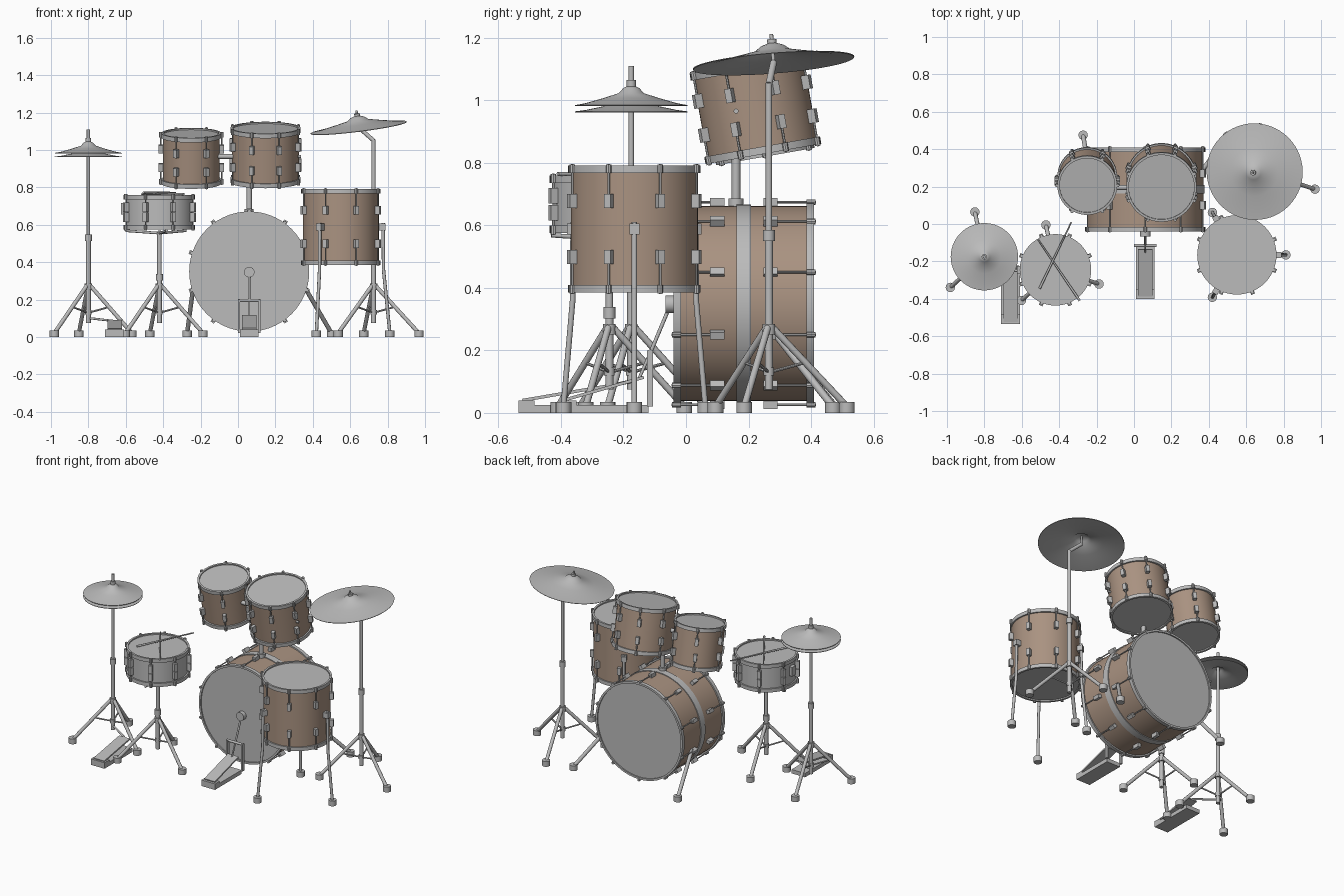
import bpy, bmesh, math
from math import sin, cos, pi, radians
from mathutils import Vector, Matrix

cube = bpy.data.objects.get("Cube")
if cube:
    bpy.data.objects.remove(cube)


def material(name, rgb):
    m = bpy.data.materials.new(name)
    m.use_nodes = True
    color = (*rgb, 1)
    m.diffuse_color = color
    m.node_tree.nodes["Principled BSDF"].inputs["Base Color"].default_value = color
    return m


GREY = material("light grey", (0.5, 0.5, 0.5))
BROWN = material("warm brown", (0.40, 0.29, 0.22))


def finish(name, bm, mat=GREY, matrix=Matrix()):
    bmesh.ops.recalc_face_normals(bm, faces=bm.faces)
    mesh = bpy.data.meshes.new(name)
    bm.to_mesh(mesh)
    bm.free()
    mesh.materials.append(mat)
    ob = bpy.data.objects.new(name, mesh)
    bpy.context.collection.objects.link(ob)
    ob.matrix_world = matrix
    bpy.ops.object.select_all(action='DESELECT')
    ob.select_set(True)
    bpy.context.view_layer.objects.active = ob
    bpy.ops.object.shade_smooth_by_angle(angle=radians(35))
    return ob


def rod(bm, a, b, r, r2=None, seg=12):
    a, b = Vector(a), Vector(b)
    d = b - a
    m = Matrix.Translation((a + b) / 2) @ d.to_track_quat('Z', 'Y').to_matrix().to_4x4()
    bmesh.ops.create_cone(bm, cap_ends=True, segments=seg, radius1=r,
                          radius2=r if r2 is None else r2, depth=d.length, matrix=m)


def box(bm, size, matrix):
    bmesh.ops.create_cube(bm, size=1, matrix=matrix @ Matrix.Diagonal((*size, 1)))


def lathe(bm, profile, closed=False, seg=56):
    rings = []
    for r, z in profile:
        if r < 1e-5:
            rings.append([bm.verts.new((0, 0, z))] * seg)
        else:
            rings.append([bm.verts.new((r * cos(2 * pi * i / seg), r * sin(2 * pi * i / seg), z))
                          for i in range(seg)])
    if closed:
        rings.append(rings[0])
    for p, q in zip(rings, rings[1:]):
        for i in range(seg):
            j = (i + 1) % seg
            loop = list(dict.fromkeys((p[i], p[j], q[j], q[i])))
            bm.faces.new(loop)


# Drum around local z: shell, two hoops, two heads, lugs and tension rods
def drum(name, matrix, r, h, lugs, phase, mat=BROWN, hoop=0.024, lug_at=0.09, lug_len=0.045):
    bm = bmesh.new()
    lathe(bm, [(r - 0.006, -h / 2 + 0.01), (r - 0.006, h / 2 - 0.01)])
    finish(name + "_shell", bm, mat, matrix)
    heads, hoops, fittings = bmesh.new(), bmesh.new(), bmesh.new()
    for s in (-1, 1):
        top, low = s * h / 2, s * (h / 2 - hoop)
        lathe(hoops, [(r - 0.01, low), (r + 0.003, low), (r + 0.003, top), (r - 0.01, top)], True)
        lathe(heads, [(0, s * (h / 2 - 0.008)), (r - 0.009, s * (h / 2 - 0.008))])
        for i in range(lugs):
            t = phase + 2 * pi * i / lugs
            u = Vector((cos(t), sin(t), 0))
            c = u * (r + 0.006)
            z = Vector((0, 0, 1))
            rod(fittings, c + z * s * lug_at, c + z * (top + s * 0.006), 0.004, seg=6)
            rod(fittings, c + z * low, c + z * (top + s * 0.004), 0.009, seg=8)
            box(fittings, (0.026, 0.022, lug_len),
                Matrix.Translation(c + z * s * lug_at) @ Matrix.Rotation(t, 4, 'Z'))
    finish(name + "_heads", heads, GREY, matrix)
    finish(name + "_hoops", hoops, GREY, matrix)
    finish(name + "_lugs", fittings, GREY, matrix)


def place(x, y, z, tilt=0):
    return Matrix.Translation((x, y, z)) @ Matrix.Rotation(radians(tilt), 4, 'X')


STEP = pi / 8
bass = place(0.06, 0.185, 0.35, 90)
drum("bass_drum", bass, 0.318, 0.45, 10, pi / 10, lug_at=0.085)
drum("floor_tom", place(0.55, -0.165, 0.588), 0.209, 0.405, 8, STEP)
drum("large_tom", place(0.147, 0.222, 0.973, 10), 0.185, 0.295, 8, STEP, lug_at=0.055)
drum("small_tom", place(-0.25, 0.23, 0.955, 10), 0.157, 0.275, 6, 0, lug_at=0.05)
drum("snare_drum", place(-0.42, -0.245, 0.667), 0.188, 0.185, 8, STEP, GREY,
     lug_at=0.027, lug_len=0.05)

# Bass drum centre band
bm = bmesh.new()
lathe(bm, [(0.31, -0.023), (0.317, -0.023), (0.317, 0.023), (0.31, 0.023)], True)
finish("bass_band", bm, GREY, bass)

# Tom mount
bm = bmesh.new()
rod(bm, (0.06, 0.16, 0.65), (0.06, 0.16, 0.965), 0.014)
rod(bm, (-0.15, 0.195, 0.965), (0.0, 0.195, 0.965), 0.013)
rod(bm, (0.32, 0.16, 0.965), (0.336, 0.16, 0.965), 0.008)
rod(bm, (0.06, 0.16, 0.655), (0.06, 0.16, 0.685), 0.024)
finish("tom_mount", bm)


def foot(bm, x, y):
    rod(bm, (x, y, 0), (x, y, 0.035), 0.025, seg=16)


# Bass drum spurs
bm = bmesh.new()
for a, b in (((-0.24, 0.28, 0.26), (-0.272, 0.475)), ((0.36, 0.28, 0.26), (0.5, 0.47))):
    rod(bm, a, (*b, 0.02), 0.012)
    foot(bm, *b)
finish("bass_spurs", bm)

# Floor tom legs with clamps
bm = bmesh.new()
for k in range(3):
    t = k * 2 * pi / 3
    u = Vector((cos(t), sin(t), 0))
    c = Vector((0.55, -0.165, 0))
    rod(bm, c + u * 0.226 + Vector((0, 0, 0.61)), c + u * 0.228 + Vector((0, 0, 0.36)), 0.009)
    rod(bm, c + u * 0.228 + Vector((0, 0, 0.36)), c + u * 0.262 + Vector((0, 0, 0.02)), 0.009)
    box(bm, (0.034, 0.032, 0.036),
        Matrix.Translation(c + u * 0.222 + Vector((0, 0, 0.588))) @ Matrix.Rotation(t, 4, 'Z'))
    foot(bm, *(c + u * 0.262).xy)
finish("floor_tom_legs", bm)


# Tripod stand with braces, pole and collar
def stand(name, x, y, top, collar, reach=0.245):
    bm = bmesh.new()
    rod(bm, (x, y, 0.075), (x, y, collar), 0.013)
    rod(bm, (x, y, collar), (x, y, top), 0.009)
    rod(bm, (x, y, collar - 0.018), (x, y, collar + 0.018), 0.019, seg=16)
    rod(bm, (x, y, 0.25), (x, y, 0.285), 0.02, seg=16)
    rod(bm, (x, y, 0.12), (x, y, 0.145), 0.017, seg=16)
    for k in range(3):
        t = radians(-18 + 120 * k)
        u = lambda d, z: (x + d * cos(t), y + d * sin(t), z)
        rod(bm, u(0.01, 0.275), u(reach, 0.02), 0.011)
        rod(bm, u(0.01, 0.132), u(0.115, 0.16), 0.005, seg=8)
        foot(bm, *u(reach, 0)[:2])
    return bm


# Snare stand with basket arms
bm = stand("snare_stand", -0.42, -0.245, 0.57, 0.32)
rod(bm, (-0.42, -0.245, 0.32), (-0.42, -0.245, 0.56), 0.012)
for k in range(3):
    t = radians(42 + 120 * k)
    p = lambda d, z: (-0.42 + d * cos(t), -0.245 + d * sin(t), z)
    rod(bm, p(0, 0.555), p(0.19, 0.568), 0.007)
finish("snare_stand", bm)

# Snare strainer
bm = bmesh.new()
box(bm, (0.022, 0.04, 0.06), place(-0.615, -0.245, 0.685))
finish("snare_strainer", bm)

# Sticks resting on the snare
bm = bmesh.new()
for a, b, z in (((-0.505, -0.345), (-0.335, 0.01), 0.772), ((-0.29, -0.41), (-0.515, -0.08), 0.764)):
    rod(bm, (*a, z), (*b, z), 0.0065, 0.004)
finish("drum_sticks", bm)

# Hi-hat stand and cymbals
finish("hihat_stand", stand("hihat_stand", -0.80, -0.175, 1.11, 0.53))


def cymbal(name, r, rise, matrix):
    bm = bmesh.new()
    top = [(0, rise), (0.06 * r, rise), (0.15 * r, rise * 0.86), (0.22 * r, rise * 0.62),
           (0.5 * r, rise * 0.36), (0.8 * r, rise * 0.11), (r, 0)]
    lathe(bm, top + [(q * 0.995, z - 0.003) for q, z in reversed(top)])
    finish(name, bm, GREY, matrix)


cymbal("hihat_top", 0.18, 0.062, place(-0.80, -0.175, 0.984))
cymbal("hihat_bottom", 0.18, 0.045, place(-0.80, -0.175, 0.964))
bm = bmesh.new()
rod(bm, (-0.80, -0.175, 1.04), (-0.80, -0.175, 1.065), 0.015)
finish("hihat_clutch", bm)

# Crash stand, boom and cymbal
bm = stand("crash_stand", 0.725, 0.265, 1.05, 0.567, 0.255)
rod(bm, (0.725, 0.265, 0.567), (0.725, 0.265, 1.055), 0.0105)
normal = Vector((-0.125, -0.08, 1)).normalized()
base = Vector((0.645, 0.28, 1.12))
rod(bm, (0.725, 0.265, 1.05), base, 0.011)
rod(bm, base, base + normal * 0.092, 0.006)
rod(bm, base + normal * 0.06, base + normal * 0.075, 0.015)
finish("crash_stand", bm)
cymbal("crash_cymbal", 0.259, 0.062,
       Matrix.Translation(base) @ normal.to_track_quat('Z', 'Y').to_matrix().to_4x4())


# Foot pedals: base plate, heel block and sloping footboard
def pedal(name, x, y0, y1, rise):
    bm = bmesh.new()
    mid, length = (y0 + y1) / 2, y1 - y0
    box(bm, (0.10, length, 0.026), place(x, mid, 0.013))
    box(bm, (0.10, 0.05, 0.016), place(x, y0 + 0.025, 0.032))
    slope = math.degrees(math.atan2(rise, length))
    box(bm, (0.078, length - 0.02, 0.01), place(x, mid, 0.038 + rise / 2, slope))
    return bm


bm = pedal("hihat_pedal", -0.66, -0.535, -0.24, 0.05)
rod(bm, (-0.66, -0.25, 0.085), (-0.79, -0.18, 0.10), 0.006)
finish("hihat_pedal", bm)

# Bass pedal frame, axle and beater
bm = pedal("bass_pedal", 0.06, -0.40, -0.12, 0.08)
for s in (-1, 1):
    box(bm, (0.012, 0.018, 0.18), place(0.06 + s * 0.055, -0.115, 0.11))
rod(bm, (0.0, -0.115, 0.195), (0.12, -0.115, 0.195), 0.008)
rod(bm, (0.06, -0.115, 0.19), (0.06, -0.05, 0.345), 0.006)
rod(bm, (0.06, -0.115, 0.19), (0.06, -0.15, 0.11), 0.005)
rod(bm, (0.06, -0.066, 0.347), (0.06, -0.038, 0.347), 0.028, seg=24)
finish("bass_pedal", bm)
